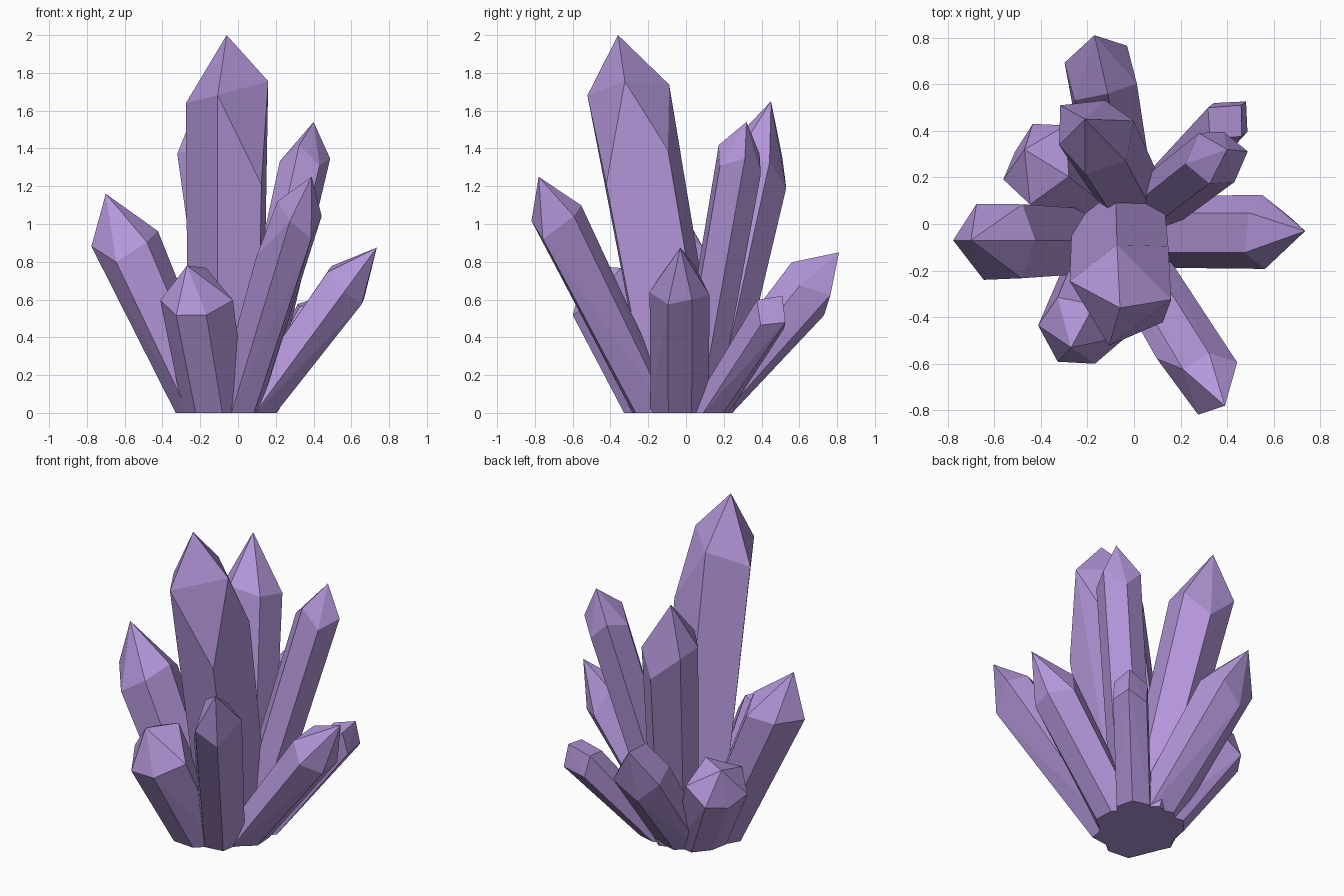
import bpy
import bmesh
from math import cos, sin, radians
from mathutils import Vector

default_cube = bpy.data.objects.get("Cube")
if default_cube:
    bpy.data.objects.remove(default_cube, do_unlink=True)

# The single colour
lavender = bpy.data.materials.new("lavender_crystal")
lavender.use_nodes = True
colour = (0.46, 0.31, 0.71, 1.0)
lavender.diffuse_color = colour
lavender.node_tree.nodes["Principled BSDF"].inputs["Base Color"].default_value = colour


def hexagon(roll):
    """Six even corners with a slight zigzag along the shard."""
    zigzag = (0.04, -0.05, 0.03, -0.04, 0.05, -0.03)
    return [(roll + 60 * i, 1, shift) for i, shift in enumerate(zigzag)]


def crystal(name, foot, tip, foot_radius, radius, shoulder, corners):
    """Shard widening from a flat foot to an uneven shoulder, then a point.

    shoulder is the fraction of the axis where the point begins; each corner
    has an angle, a spread and a shift up or down its own long edge.
    """
    foot, tip = Vector((*foot, 0)), Vector(tip)
    axis = tip - foot
    lean = Vector((0, 0, 1)).rotation_difference(axis)
    middle = foot + axis * shoulder

    mesh = bmesh.new()
    mesh.verts.new(tip)
    for degrees, spread, shift in corners:
        angle = radians(degrees)
        spoke = Vector((cos(angle), sin(angle), 0)) * spread
        low = foot + spoke * foot_radius
        high = middle + lean @ (spoke * radius)
        mesh.verts.new(low)
        mesh.verts.new(high + (high - low).normalized() * shift)

    # The hull cuts the natural facets between the corners
    bmesh.ops.convex_hull(mesh, input=mesh.verts)
    bmesh.ops.dissolve_limit(mesh, angle_limit=radians(2),
                             verts=mesh.verts, edges=mesh.edges)
    bmesh.ops.recalc_face_normals(mesh, faces=mesh.faces)

    data = bpy.data.meshes.new(name)
    mesh.to_mesh(data)
    mesh.free()
    data.materials.append(lavender)
    shard = bpy.data.objects.new(name, data)
    bpy.context.collection.objects.link(shard)


# Tall shards in the middle
crystal("main_crystal", foot=(-0.07, 0.0), tip=(-0.06, -0.36, 2.0),
        foot_radius=0.2, radius=0.22, shoulder=0.83,
        corners=[(167, 1, -0.03), (258, 1, 0.06), (313, 1.28, -0.42),
                 (358, 1, 0.1), (36, 1.2, -0.3), (93, 1, 0.04)])
crystal("back_tall_crystal", foot=(-0.01, 0.1), tip=(-0.21, 0.45, 1.65),
        foot_radius=0.15, radius=0.18, shoulder=0.8,
        corners=[(20, 1, 0), (80, 1, -0.1), (140, 1, 0.08),
                 (200, 0.85, 0.06), (260, 1, 0.05), (320, 1, 0)])
crystal("back_left_tall_crystal", foot=(0.05, 0.05), tip=(0.4, 0.32, 1.54),
        foot_radius=0.12, radius=0.13, shoulder=0.87, corners=hexagon(10))

# Medium shards leaning outward
crystal("front_left_crystal", foot=(0.01, -0.16), tip=(0.39, -0.78, 1.25),
        foot_radius=0.13, radius=0.15, shoulder=0.83,
        corners=[(150, 1, 0.02), (185, 1.1, -0.28), (250, 1, 0.03),
                 (305, 1, -0.05), (35, 0.95, 0), (95, 0.9, 0)])
crystal("right_crystal", foot=(-0.18, -0.07), tip=(-0.7, -0.07, 1.16),
        foot_radius=0.15, radius=0.18, shoulder=0.77,
        corners=[(0, 0.95, 0), (60, 1, -0.05), (120, 1, 0.03),
                 (180, 1, 0.07), (240, 1.1, -0.06), (300, 1.05, -0.03)])
crystal("left_crystal", foot=(0.09, -0.03), tip=(0.735, -0.03, 0.875),
        foot_radius=0.15, radius=0.155, shoulder=0.76,
        corners=[(30, 0.8, 0), (90, 1, -0.05), (150, 1, 0.04),
                 (215, 1.05, 0), (270, 1.05, -0.03), (330, 0.85, -0.03)])
crystal("back_crystal", foot=(-0.05, 0.1), tip=(-0.17, 0.81, 0.85),
        foot_radius=0.15, radius=0.16, shoulder=0.77, corners=hexagon(45))

# Short shards filling the gaps
crystal("front_right_crystal", foot=(-0.14, -0.17), tip=(-0.27, -0.53, 0.78),
        foot_radius=0.16, radius=0.18, shoulder=0.79,
        corners=[(60, 1, 0.08), (115, 1, 0.03), (175, 0.95, 0),
                 (240, 1.05, -0.02), (290, 1.05, -0.04), (350, 1.2, -0.04)])
crystal("back_right_crystal", foot=(-0.15, 0.07), tip=(-0.47, 0.32, 0.63),
        foot_radius=0.15, radius=0.18, shoulder=0.8,
        corners=[(50, 1.05, 0.02), (105, 1, 0), (155, 0.85, -0.03),
                 (203, 1, 0), (262, 1.1, 0), (330, 1, 0.02)])
crystal("back_left_small_crystal", foot=(0.1, 0.12), tip=(0.46, 0.51, 0.62),
        foot_radius=0.11, radius=0.11, shoulder=0.84, corners=hexagon(45))
